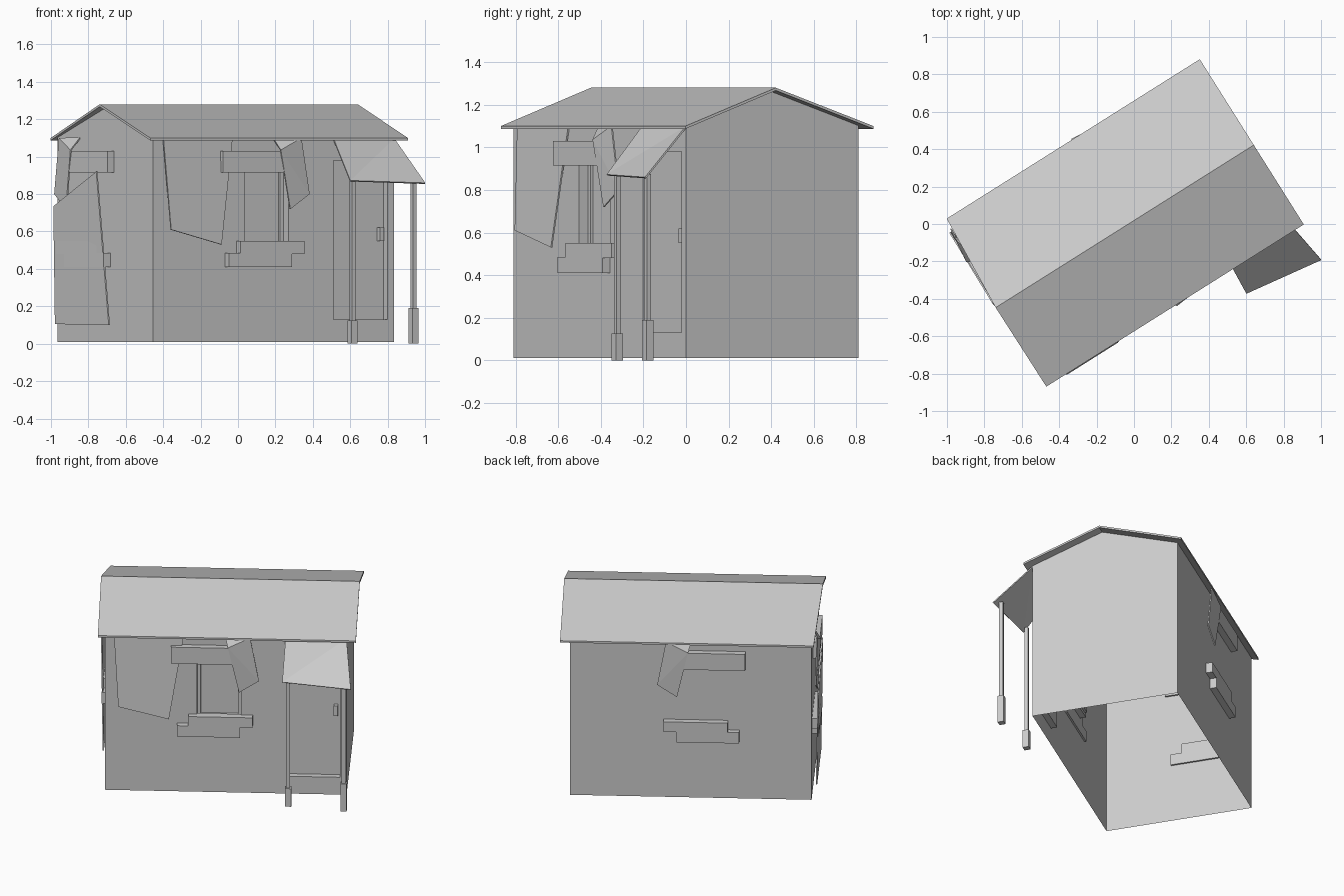
import bpy, bmesh, math
from mathutils import Matrix, Vector

cube = bpy.data.objects.get("Cube")
if cube:
    bpy.data.objects.remove(cube, do_unlink=True)

# The hut is built square to the axes, then every part is turned by this angle
TURN = Matrix.Rotation(math.radians(32.2), 4, 'Z')
LEFT, RIGHT, FRONT, BACK = -0.817, 0.706, -0.444, 0.514
FLOOR, EAVE, RIDGE, RIDGE_Y = 0.01, 1.102, 1.266, 0.016

grey = bpy.data.materials.new("plain_grey")
grey.use_nodes = True
grey.diffuse_color = (0.6, 0.6, 0.6, 1)
grey.node_tree.nodes["Principled BSDF"].inputs["Base Color"].default_value = (0.6, 0.6, 0.6, 1)


def finish(name, bm, recalc=True):
    if recalc:
        bmesh.ops.recalc_face_normals(bm, faces=bm.faces)
    mesh = bpy.data.meshes.new(name)
    bm.to_mesh(mesh)
    bm.free()
    mesh.materials.append(grey)
    ob = bpy.data.objects.new(name, mesh)
    bpy.context.collection.objects.link(ob)
    ob.matrix_world = TURN
    return ob


def box(name, a, b):
    """Box between two opposite corners."""
    a, b = Vector(a), Vector(b)
    bm = bmesh.new()
    bmesh.ops.create_cube(bm, size=1)
    for v in bm.verts:
        v.co = (a + b) / 2 + Vector(c * s for c, s in zip(v.co, b - a))
    return finish(name, bm)


def sheet(name, points, faces=None, thickness=0.008):
    """Thin hanging sheet through a few points."""
    bm = bmesh.new()
    vs = [bm.verts.new(p) for p in points]
    for f in faces or [range(len(vs))]:
        bm.faces.new([vs[i] for i in f])
    bmesh.ops.triangulate(bm, faces=bm.faces)
    ob = finish(name, bm)
    mod = ob.modifiers.new("thickness", 'SOLIDIFY')
    mod.thickness = thickness
    mod.offset = 0
    return ob


# Front wall: a grid of panels with the window and door pushed in
bm = bmesh.new()
xs = [LEFT, -0.237, 0.04, 0.324, 0.666, RIGHT]
zs = [FLOOR, 0.13, 0.51, 0.95, 0.98, EAVE]
grid = [[bm.verts.new((x, FRONT, z)) for x in xs] for z in zs]
panel = {}
for j in range(len(zs) - 1):
    for i in range(len(xs) - 1):
        panel[i, j] = bm.faces.new((grid[j][i], grid[j][i + 1], grid[j + 1][i + 1], grid[j + 1][i]))


def recess(faces, depth):
    geom = bmesh.ops.extrude_face_region(bm, geom=faces)["geom"]
    bmesh.ops.delete(bm, geom=faces, context='FACES')
    verts = [g for g in geom if isinstance(g, bmesh.types.BMVert)]
    bmesh.ops.translate(bm, verts=verts, vec=(0, depth, 0))
    return [g for g in geom if isinstance(g, bmesh.types.BMFace)]


recess([panel[3, j] for j in (1, 2, 3)], 0.04)
pane = recess([panel[1, 2]], 0.05)
bmesh.ops.inset_region(bm, faces=pane, thickness=0.03)
recess(pane, 0.015)
finish("front_wall", bm, recalc=False)

# Back wall and gable walls, open underneath
bm = bmesh.new()
ends = []
for x in (LEFT, RIGHT):
    outline = [(FRONT, FLOOR), (FRONT, EAVE), (RIDGE_Y, RIDGE), (BACK, EAVE), (BACK, FLOOR)]
    ends.append([bm.verts.new((x, y, z)) for y, z in outline])
bm.faces.new(reversed(ends[0]))
bm.faces.new(ends[1])
bm.faces.new((ends[0][3], ends[0][4], ends[1][4], ends[1][3]))
bmesh.ops.recalc_face_normals(bm, faces=bm.faces)
for f in bm.faces:
    if f.normal.dot(f.calc_center_median() - Vector((0, 0.035, 0.5))) < 0:
        f.normal_flip()
finish("side_and_back_walls", bm, recalc=False)

# Roof: thin folded slab with slightly uneven ends
bm = bmesh.new()
rows = [(-0.486, 1.10, -0.86), (RIDGE_Y, 1.28, -0.864), (0.558, 1.10, -0.832)]
top = [[bm.verts.new((x, y, z)) for x in (x0, 0.767)] for y, z, x0 in rows]
low = [[bm.verts.new((x, y, z - 0.013)) for x in (x0, 0.767)] for y, z, x0 in rows]
for i in (0, 1):
    for s in (top, low):
        bm.faces.new((s[i][0], s[i][1], s[i + 1][1], s[i + 1][0]))
    for e in (0, 1):
        bm.faces.new((top[i][e], top[i + 1][e], low[i + 1][e], low[i][e]))
for r in (0, 2):
    bm.faces.new((top[r][0], top[r][1], low[r][1], low[r][0]))
finish("roof", bm)


# Planks and torn curtain, repeated on three walls.
# q runs along the wall, d points out of it.
def dressing(side, place):
    for part, q0, q1, z0, z1 in (("upper_plank", -0.30, 0.10, 0.915, 1.03),
                                 ("lower_plank", -0.262, 0.135, 0.41, 0.485),
                                 ("middle_plank", -0.19, 0.215, 0.48, 0.55)):
        box(side + "_" + part, place(q0, -0.012, z0), place(q1, 0.042, z1))
    curtain = [(0.04, 0.0, 1.10), (0.20, 0.03, 1.10), (0.06, 0.046, 1.035),
               (0.13, 0.03, 0.72), (0.255, 0.025, 0.80)]
    sheet(side + "_curtain", [place(*p) for p in curtain], [(0, 2, 1), (1, 2, 3, 4)])


dressing("front", lambda q, d, z: (q - 0.1, FRONT - d, z))
dressing("back", lambda q, d, z: (q - 0.1, BACK + d, z))
dressing("gable", lambda q, d, z: (LEFT - d, q + 0.246, z))

# Loose hanging cloths
sheet("front_cloth", [(-0.76, -0.455, 1.10), (-0.731, -0.487, 0.61),
                      (-0.412, -0.487, 0.53), (-0.319, -0.449, 1.10)])
sheet("gable_cloth", [(-0.863, 0.046, 0.92), (-0.857, 0.486, 0.735),
                      (-0.847, 0.486, 0.105), (-0.847, -0.054, 0.10)])

# Door handle
box("door_handle", (0.625, FRONT + 0.042, 0.55), (0.65, FRONT + 0.01, 0.62))

# Porch canopy and its two posts
sheet("porch_roof", [(0.322, -0.445, 1.095), (0.310, -0.633, 0.87),
                     (0.745, -0.694, 0.857), (0.706, -0.445, 1.095)])
for side, x, y, foot in (("left", 0.698, -0.652, 0.19), ("right", 0.346, -0.599, 0.125)):
    box(side + "_post_foot", (x - 0.02, y - 0.02, 0), (x + 0.02, y + 0.02, foot))
    box(side + "_post", (x - 0.012, y - 0.012, foot), (x + 0.012, y + 0.012, 0.875))
